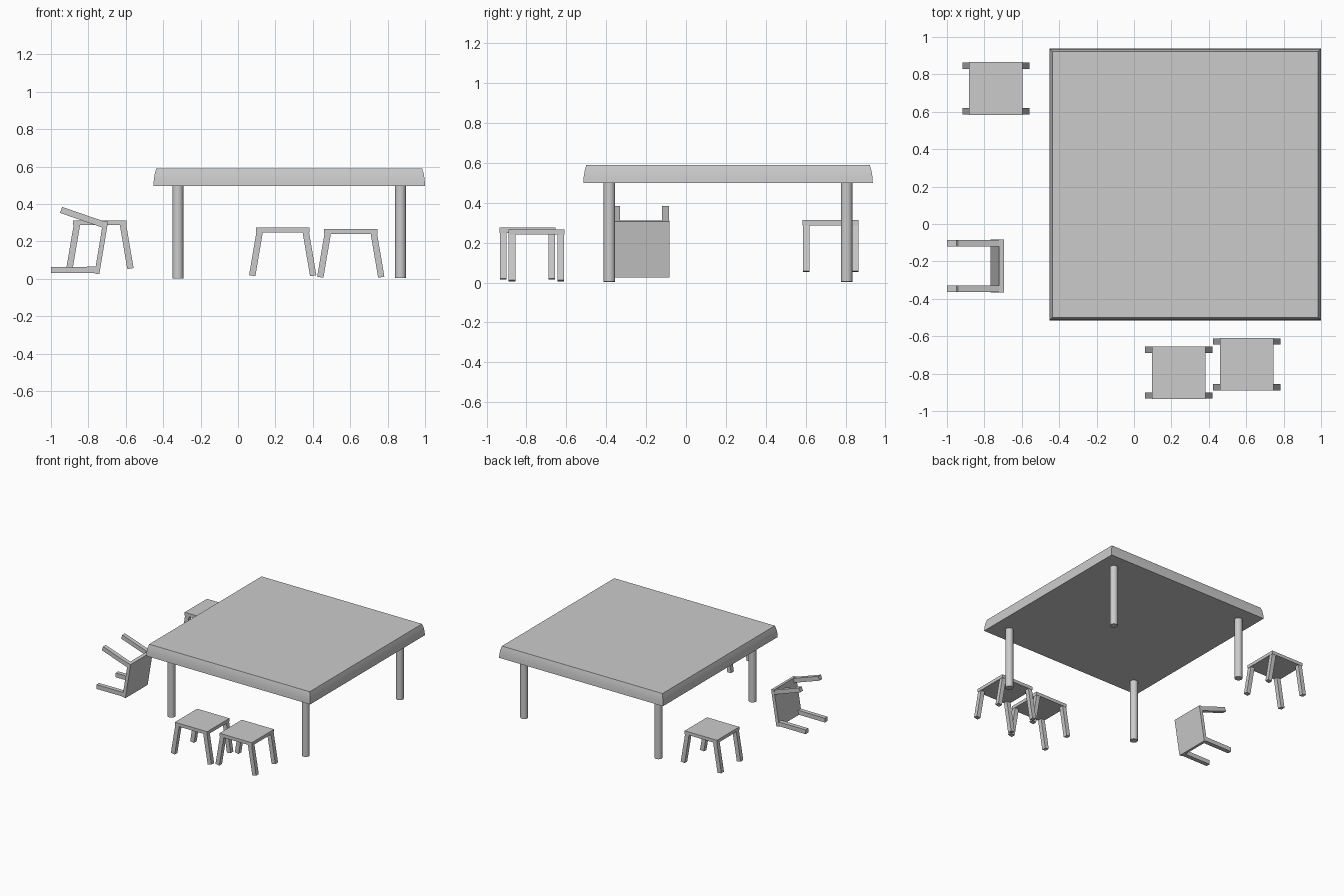
import bpy, bmesh
from math import radians
from mathutils import Matrix, Vector

if "Cube" in bpy.data.objects:
    bpy.data.objects.remove(bpy.data.objects["Cube"])

TABLE = Vector((0.274, 0.211, 0.0))


def add_object(name, bm, matrix=Matrix()):
    bmesh.ops.recalc_face_normals(bm, faces=bm.faces)
    mesh = bpy.data.meshes.new(name)
    bm.to_mesh(mesh)
    bm.free()
    obj = bpy.data.objects.new(name, mesh)
    obj.matrix_world = matrix
    bpy.context.collection.objects.link(obj)
    return obj


def smooth(obj):
    bpy.ops.object.select_all(action='DESELECT')
    obj.select_set(True)
    bpy.context.view_layer.objects.active = obj
    bpy.ops.object.shade_smooth_by_angle(angle=radians(35))


def box(name, size, matrix):
    bm = bmesh.new()
    bmesh.ops.create_cube(bm, size=1, matrix=Matrix.Diagonal((*size, 1)))
    return add_object(name, bm, matrix)


# table top: square slab whose edge curves gently inward towards the top
profile = [(0.726, 0.498), (0.724, 0.53), (0.719, 0.562), (0.711, 0.59)]
bm = bmesh.new()
rings = [[bm.verts.new((sx * h, sy * h, z))
          for sx, sy in ((-1, -1), (1, -1), (1, 1), (-1, 1))] for h, z in profile]
for low, high in zip(rings, rings[1:]):
    for i in range(4):
        j = (i + 1) % 4
        bm.faces.new((low[i], low[j], high[j], high[i]))
bm.faces.new(rings[0])
bm.faces.new(rings[-1])
smooth(add_object("table_top", bm, Matrix.Translation(TABLE)))

# round table legs
for sx in (-1, 1):
    for sy in (-1, 1):
        bm = bmesh.new()
        bmesh.ops.create_cone(bm, cap_ends=True, segments=24,
                              radius1=0.029, radius2=0.029, depth=0.497)
        place = Matrix.Translation(TABLE + Vector((sx * 0.595, sy * 0.595, 0.2525 + 0.002 * sx)))
        smooth(add_object("table_leg", bm, place))


def stool(name, location, tilt=0.0):
    """Square stool with legs splayed along x; origin at the seat centre."""
    base = Matrix.Translation(location) @ Matrix.Rotation(radians(tilt), 4, 'Y')
    box(name + "_seat", (0.286, 0.282, 0.026), base)
    for sx in (-1, 1):
        top, foot = Vector((sx * 0.123, 0, -0.009)), Vector((sx * 0.163, 0, -0.245))
        axis = top - foot
        turn = axis.to_track_quat('Z', 'Y').to_matrix().to_4x4()
        for sy in (-1, 1):
            mid = (top + foot) / 2 + Vector((0, sy * 0.122, 0))
            box(name + "_leg", (0.034, 0.034, axis.length),
                base @ Matrix.Translation(mid) @ turn)


# three standing stools and one tipped over
stool("front_left_stool", (0.239, -0.795, 0.262))
stool("front_right_stool", (0.603, -0.750, 0.254))
stool("back_stool", (-0.738, 0.725, 0.300))
stool("fallen_stool", (-0.731, -0.225, 0.168), tilt=99.4)
